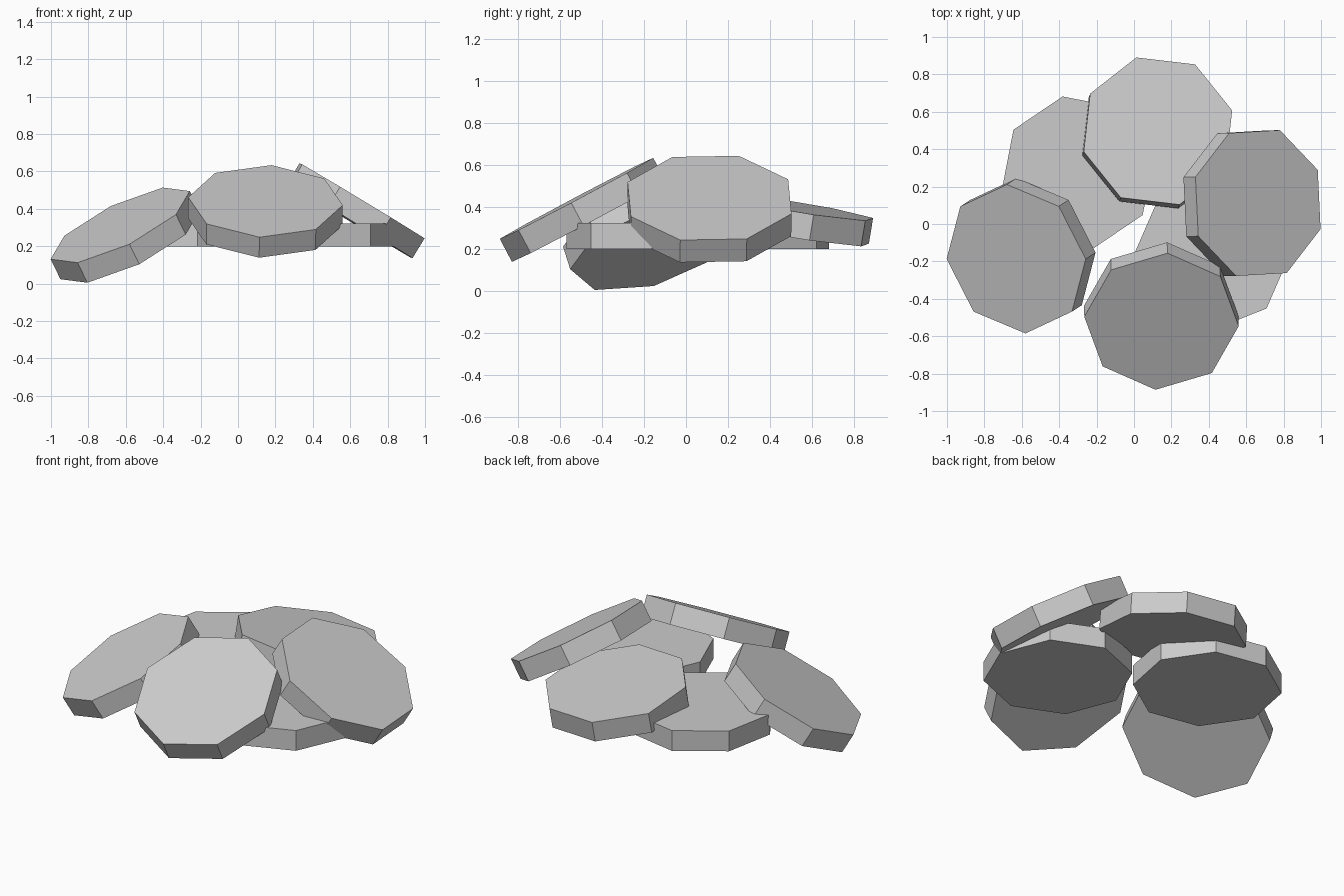
import bpy
from mathutils import Matrix, Vector

if "Cube" in bpy.data.objects:
    bpy.data.objects.remove(bpy.data.objects["Cube"])

RADIUS, THICK = 0.414, 0.124


def disc(name, top_centre, rim_a, rim_b):
    """Octagonal slab: centre of its top face and two perpendicular corner directions."""
    x = Vector(rim_a).normalized()
    z = x.cross(Vector(rim_b)).normalized()
    y = z.cross(x)
    rot = Matrix((x, y, z)).transposed().to_4x4()
    bpy.ops.mesh.primitive_cylinder_add(vertices=8, radius=RADIUS, depth=THICK)
    ob = bpy.context.object
    ob.name = name
    ob.matrix_world = Matrix.Translation(Vector(top_centre) - z * THICK / 2) @ rot
    return ob


# two discs lying flat underneath
disc("flat_disc_left", (-0.299, 0.276, 0.323), (-0.083, 0.406, 0), (-0.406, -0.083, 0))
disc("flat_disc_right", (0.421, -0.154, 0.323), (0.288, -0.298, 0), (0.298, 0.288, 0))

# four discs leaning outwards on top of them
disc("leaning_disc_left", (-0.63, -0.187, 0.313), (-0.372, 0, -0.182), (0.05, -0.398, -0.102))
disc("leaning_disc_front", (0.147, -0.521, 0.441), (-0.032, -0.364, -0.192), (0.412, -0.025, -0.021))
disc("leaning_disc_right", (0.663, 0.112, 0.443), (0.334, -0.139, -0.2), (0.12, 0.385, -0.077))
disc("leaning_disc_back", (0.128, 0.497, 0.405), (-0.115, 0.391, -0.057), (-0.398, -0.11, 0.042))
